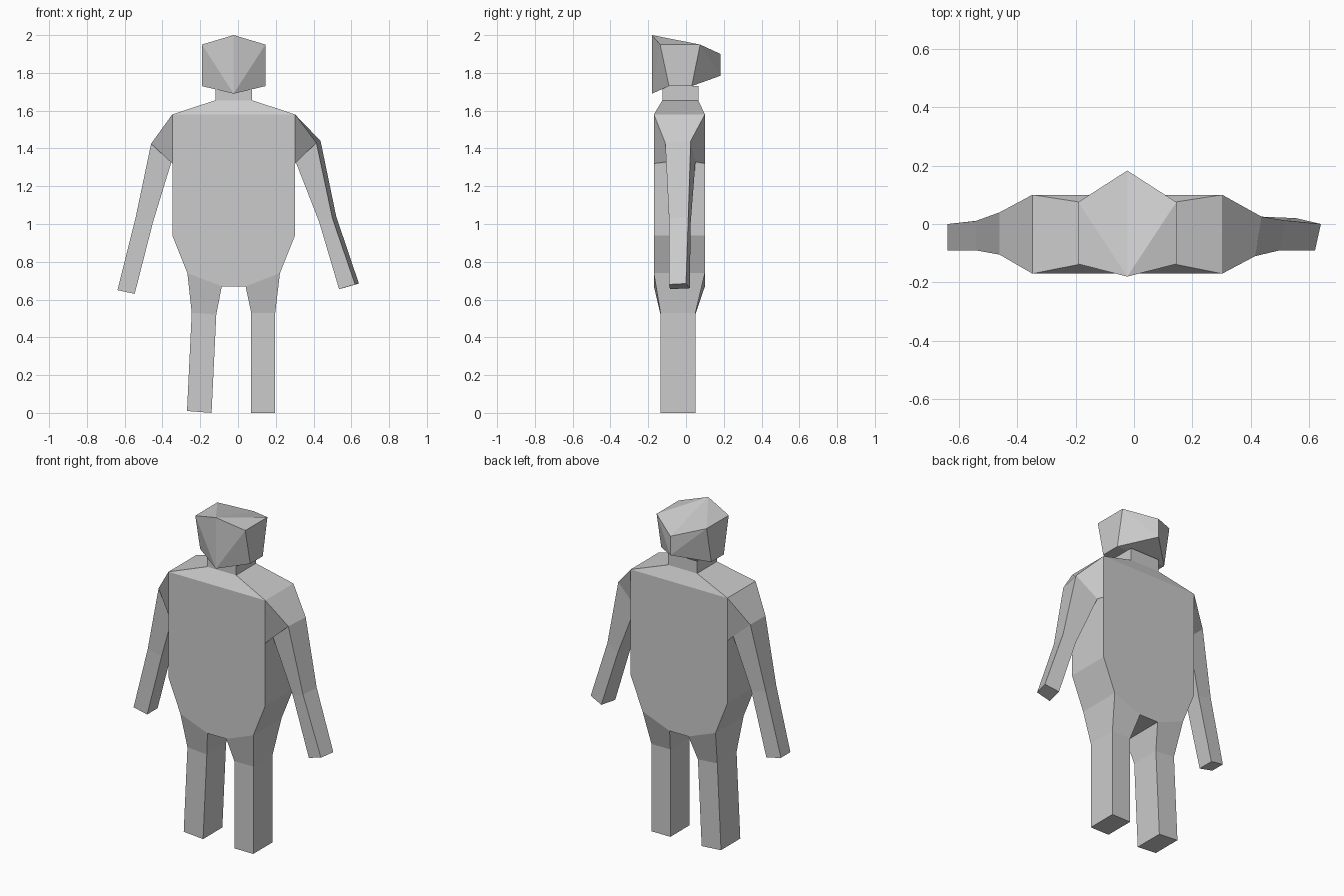
import bpy, bmesh

if "Cube" in bpy.data.objects:
    bpy.data.objects.remove(bpy.data.objects["Cube"])


def make(name, verts, faces):
    bm = bmesh.new()
    vs = [bm.verts.new(v) for v in verts]
    for f in faces:
        bm.faces.new([vs[i] for i in f])
    bmesh.ops.recalc_face_normals(bm, faces=bm.faces[:])
    me = bpy.data.meshes.new(name)
    bm.to_mesh(me)
    bm.free()
    ob = bpy.data.objects.new(name, me)
    bpy.context.collection.objects.link(ob)
    return ob


def section(outer, inner, yf, yb, yb_in=None):
    """Four-cornered limb section from an outer and an inner (x, z) point."""
    yb_in = yb if yb_in is None else yb_in
    (ox, oz), (ix, iz) = outer, inner
    return [(ox, yf, oz), (ox, yb, oz), (ix, yb_in, iz), (ix, yf, iz)]


def loft(name, rings, cap_end=True):
    """Skin a row of four-cornered sections, open where it meets the torso."""
    faces = []
    for r in range(len(rings) - 1):
        for k in range(4):
            a, b = r * 4 + k, r * 4 + (k + 1) % 4
            faces.append((a, b, b + 4, a + 4))
    if cap_end:
        n = len(rings) * 4
        faces.append(tuple(range(n - 4, n)))
    return make(name, [v for ring in rings for v in ring], faces)


CX = -0.023
YF, YB = -0.17, 0.10

# Torso: flat front and back outline, left open at shoulders, arms and hips
half = [(0.325, 1.58), (0.325, 1.32), (0.325, 0.94), (0.245, 0.74), (0.063, 0.67)]
outline = [(CX + x, z) for x, z in half] + [(CX - x, z) for x, z in reversed(half)]
n = len(outline)
verts = [(x, y, z) for y in (YF, YB) for x, z in outline]
faces = [tuple(range(n)), tuple(range(n, 2 * n))]
open_sides = {0, 3, 5, 8, 9}     # edges taken by arms, legs, shoulders... and neck
for k in range(n):
    if k not in open_sides:
        j = (k + 1) % n
        faces.append((k, j, j + n, k + n))
make("torso", verts, faces)

# Sloping shoulders running up into the neck
loft("shoulders_and_neck", [
    section((CX + 0.325, 1.58), (CX - 0.325, 1.58), YF, YB),
    section((0.075, 1.655), (-0.12, 1.655), -0.125, 0.065),
    section((0.075, 1.73), (-0.12, 1.73), -0.125, 0.065),
], cap_end=False)

# Arms: shoulder, upper arm, elbow, wrist
loft("right_arm", [
    section((0.302, 1.58), (0.302, 1.32), YF, YB),
    [(0.415, -0.11, 1.43), (0.437, 0.025, 1.44), (0.305, 0.05, 1.33), (0.305, -0.10, 1.33)],
    [(0.50, -0.09, 1.03), (0.52, 0.012, 1.04), (0.44, 0.025, 1.01), (0.43, -0.09, 1.01)],
    [(0.62, -0.09, 0.68), (0.64, 0.0, 0.685), (0.555, 0.02, 0.66), (0.535, -0.085, 0.655)],
])
loft("left_arm", [
    section((-0.348, 1.58), (-0.348, 1.32), YF, YB),
    section((-0.46, 1.425), (-0.352, 1.33), -0.105, 0.04, 0.05),
    section((-0.543, 1.03), (-0.45, 1.01), -0.09, 0.01, 0.015),
    section((-0.638, 0.65), (-0.547, 0.63), -0.09, 0.0, 0.01),
])

# Legs: hip, thigh, foot
for name, s, thigh, foot in (
    ("right_leg", 1, ((0.197, 0.53), (0.07, 0.53)), ((0.197, 0.0), (0.07, 0.0))),
    ("left_leg", -1, ((-0.245, 0.53), (-0.115, 0.52)), ((-0.27, 0.01), (-0.14, 0.0))),
):
    loft(name, [
        section((CX + s * 0.245, 0.74), (CX + s * 0.063, 0.67), YF, YB),
        section(*thigh, -0.135, 0.05),
        section(*foot, -0.135, 0.05),
    ])

# Head: six-sided block, pointed at front and back, narrowing to the jaw
W = 0.168


def head_ring(front, side_f, side_b, back):
    right = [(CX + W, *side_f), (CX + W, *side_b)]
    left = [(CX - W, *side_b), (CX - W, *side_f)]
    return [(CX, *front)] + right + [(CX, *back)] + left


top = head_ring((-0.18, 2.0), (-0.137, 1.95), (0.075, 1.95), (0.183, 1.90))
jaw = head_ring((-0.18, 1.69), (-0.09, 1.73), (0.03, 1.73), (0.183, 1.785))
faces = [(1, 2, 8, 7), (4, 5, 11, 10)]
for mid, corners in ((0, (1, 5)), (3, (2, 4))):
    for c in corners:
        faces += [(mid, c, mid + 6), (c, c + 6, mid + 6)]
for a, b in ((1, 2), (2, 3), (3, 4), (4, 5)):
    faces.append((0, a, b))
faces += [(6, 7, 11), (7, 8, 10, 11), (8, 9, 10)]
make("head", top + jaw, faces)
